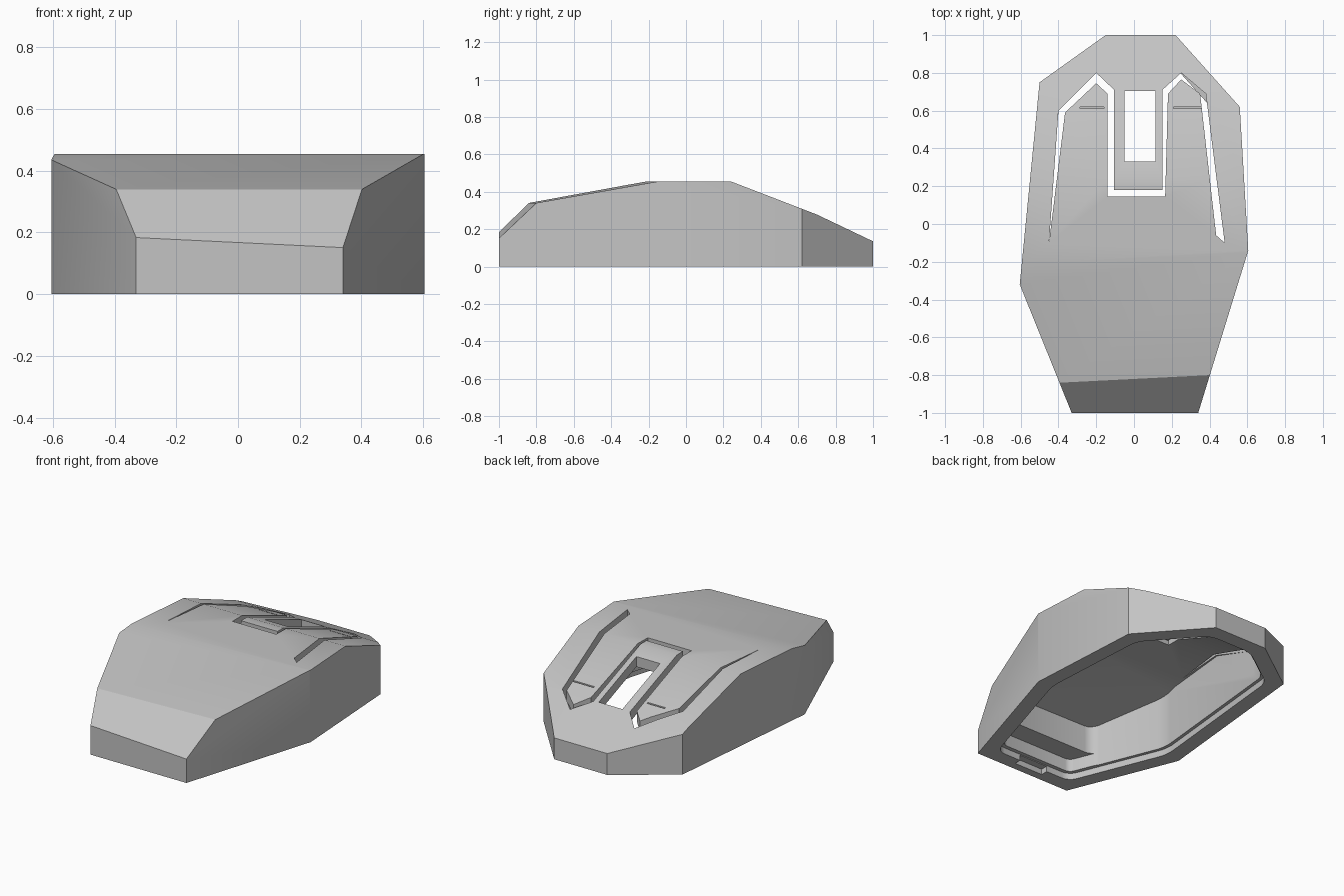
import bpy, bmesh
from math import radians
from mathutils import Vector

cube = bpy.data.objects.get("Cube")
if cube:
    bpy.data.objects.remove(cube, do_unlink=True)

grey = bpy.data.materials.new("plain grey")
grey.use_nodes = True
grey.diffuse_color = (0.55, 0.55, 0.55, 1)
grey.node_tree.nodes["Principled BSDF"].inputs["Base Color"].default_value = (0.55, 0.55, 0.55, 1)

# Plan outline, counter-clockwise
OUTLINE = [(-.33, -1), (.34, -1), (.605, -.14), (.56, .62), (.22, 1),
           (-.15, 1), (-.5, .75), (-.605, -.32)]

# Roof facets, three points each
NOSE_L, NOSE_R = (-.39, -.84, .34), (.40, -.80, .34)
ROOF = [(NOSE_L, NOSE_R, (0, -1, .1675)),
        (NOSE_L, NOSE_R, (0, -.18, .455)),
        ((0, 0, .455), (1, 0, .455), (0, 1, .455)),
        ((0, .24, .455), (1, .24, .455), (0, .7, .278)),
        ((0, .7, .278), (1, .7, .278), (0, 1, .135))]


def make_object(name, bm):
    bmesh.ops.recalc_face_normals(bm, faces=bm.faces[:])
    mesh = bpy.data.meshes.new(name)
    bm.to_mesh(mesh)
    bm.free()
    mesh.materials.append(grey)
    obj = bpy.data.objects.new(name, mesh)
    bpy.context.collection.objects.link(obj)
    return obj


def faceted_solid(name, wall, roof, bottom, extra=(), rounding=0):
    """Block trimmed by the outline walls and roof planes, moved inwards."""
    planes = [(Vector((0, 0, bottom)), Vector((0, 0, -1)))]
    for a, b in zip(OUTLINE, OUTLINE[1:] + OUTLINE[:1]):
        n = Vector((b[1] - a[1], a[0] - b[0], 0)).normalized()
        planes.append((Vector((*a, 0)) - n * wall, n))
    for points in ROOF:
        a, b, c = map(Vector, points)
        n = (b - a).cross(c - a).normalized()
        if n.z < 0:
            n = -n
        planes.append((a - n * roof, n))
    planes += [(Vector(p), Vector(n)) for p, n in extra]
    bm = bmesh.new()
    bmesh.ops.create_cube(bm, size=4)
    for point, normal in planes:
        cut = bmesh.ops.bisect_plane(bm, geom=bm.verts[:] + bm.edges[:] + bm.faces[:],
                                     dist=1e-5, plane_co=point, plane_no=normal,
                                     clear_outer=True)
        edges = [e for e in cut["geom_cut"] if isinstance(e, bmesh.types.BMEdge)]
        bmesh.ops.holes_fill(bm, edges=edges, sides=0)
    if rounding:
        upright = [e for e in bm.edges
                   if abs((e.verts[0].co - e.verts[1].co).normalized().z) > .999]
        bmesh.ops.bevel(bm, geom=upright, offset=rounding, segments=4,
                        profile=.5, affect='EDGES')
    return make_object(name, bm)


def prism(name, points, low, high):
    bm = bmesh.new()
    face = bm.faces.new([bm.verts.new((x, y, low)) for x, y in points])
    top = bmesh.ops.extrude_face_region(bm, geom=[face])["geom"]
    bmesh.ops.translate(bm, vec=(0, 0, high - low),
                        verts=[v for v in top if isinstance(v, bmesh.types.BMVert)])
    return make_object(name, bm)


def box(name, x0, x1, y0, y1, z0, z1):
    return prism(name, [(x0, y0), (x1, y0), (x1, y1), (x0, y1)], z0, z1)


shell = faceted_solid("shell", 0, 0, 0)

# Hollow underside, stepped at the narrow end, with a recessed rim
cutters = [
    faceted_solid("main_cavity", .115, .06, -.1, [((0, -.75, 0), (0, -1, 0))], .05),
    faceted_solid("end_pocket", .12, .06, -.1,
                  [((0, 0, .12), (0, 0, 1)), ((0, -.5, 0), (0, 1, 0))], .03),
    faceted_solid("rim_recess", .095, .06, -.1, [((0, 0, .04), (0, 0, 1))], .05),
    box("rim_notch", -.1, .1, -.95, -.87, -.1, .035),
]

# Continuous slot around both buttons and the centre tongue
slot = [(-.45, -.1), (-.4, .6), (-.2, .8), (-.105, .71), (-.105, .18), (.15, .18),
        (.15, .71), (.25, .8), (.38, .69), (.48, -.1), (.435, -.06), (.35, .69),
        (.25, .765), (.18, .69), (.165, .145), (-.14, .145), (-.14, .69),
        (-.2, .745), (-.365, .59)]
cutters += [
    prism("button_slot", slot, .1, .6),
    box("wheel_opening", -.05, .115, .33, .705, .1, .6),
    box("left_slit", .21, .36, .611, .619, .285, .6),
    box("right_slit", -.285, -.16, .611, .619, .285, .6),
]

bpy.context.view_layer.objects.active = shell
for cutter in cutters:
    mod = shell.modifiers.new(cutter.name, 'BOOLEAN')
    mod.operation = 'DIFFERENCE'
    mod.solver = 'EXACT'
    mod.object = cutter
    bpy.ops.object.modifier_apply(modifier=mod.name)
    bpy.data.objects.remove(cutter, do_unlink=True)

# Soft creases only between gently angled facets
bpy.ops.object.select_all(action='DESELECT')
shell.select_set(True)
bpy.context.view_layer.objects.active = shell
bpy.ops.object.shade_smooth_by_angle(angle=radians(30))
